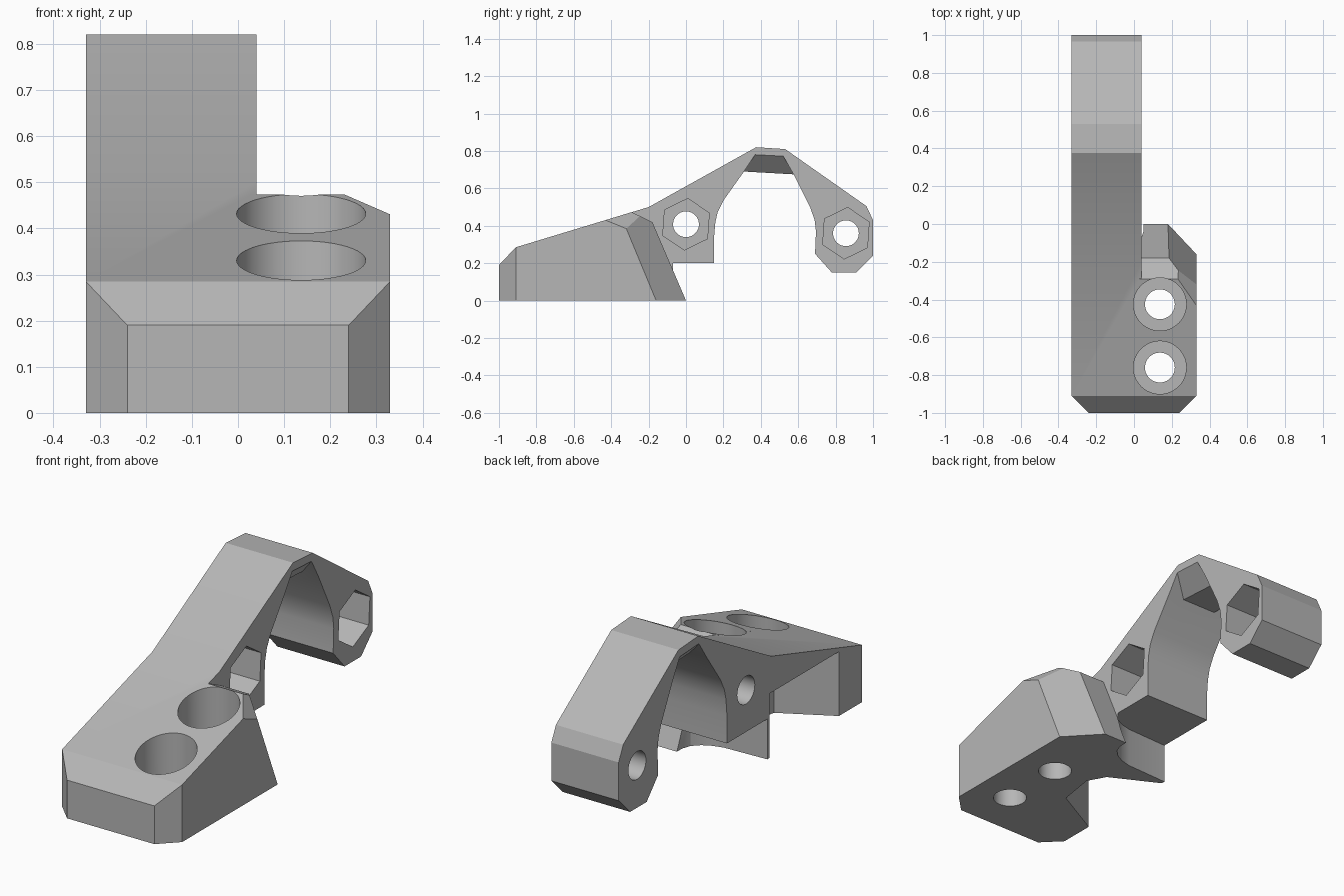
import bpy
import bmesh
from math import radians, cos, sin
from mathutils import Vector, Matrix

cube = bpy.data.objects.get("Cube")
if cube:
    bpy.data.objects.remove(cube, do_unlink=True)

grey = bpy.data.materials.new("neutral_grey")
grey.use_nodes = True
grey.diffuse_color = (0.47, 0.47, 0.47, 1)
grey.node_tree.nodes["Principled BSDF"].inputs["Base Color"].default_value = (0.47, 0.47, 0.47, 1)

X_MIN, X_ARM, X_MAX = -0.33, 0.04, 0.33


def finish(bm, name):
    bmesh.ops.recalc_face_normals(bm, faces=bm.faces)
    mesh = bpy.data.meshes.new(name)
    bm.to_mesh(mesh)
    bm.free()
    mesh.materials.append(grey)
    obj = bpy.data.objects.new(name, mesh)
    bpy.context.collection.objects.link(obj)
    return obj


def prism(name, points, low, high, axis, planes=()):
    """Extrude a profile along x or z, then trim it with planes."""
    bm = bmesh.new()
    if axis == "x":
        verts = [bm.verts.new((low, a, b)) for a, b in points]
        step = Vector((high - low, 0, 0))
    else:
        verts = [bm.verts.new((a, b, low)) for a, b in points]
        step = Vector((0, 0, high - low))
    face = bm.faces.new(verts)
    new = bmesh.ops.extrude_face_region(bm, geom=[face])["geom"]
    bmesh.ops.translate(bm, vec=step, verts=[v for v in new if isinstance(v, bmesh.types.BMVert)])
    for point, normal in planes:
        geom = bm.verts[:] + bm.edges[:] + bm.faces[:]
        bmesh.ops.bisect_plane(bm, geom=geom, plane_co=point, plane_no=normal, clear_outer=True)
        rim = [e for e in bm.edges if e.is_boundary]
        bmesh.ops.holes_fill(bm, edges=rim, sides=0)
    return finish(bm, name)


def ring(center, radius, sides, turn=0):
    angles = [radians(turn + 360 * i / sides) for i in range(sides)]
    return [(center[0] + radius * cos(a), center[1] + radius * sin(a)) for a in angles]


def hull(name, points):
    bm = bmesh.new()
    for p in points:
        bm.verts.new(p)
    bmesh.ops.convex_hull(bm, input=bm.verts)
    return finish(bm, name)


def combine(target, other, operation):
    mod = target.modifiers.new(operation.lower(), "BOOLEAN")
    mod.operation = operation
    mod.solver = "EXACT"
    mod.object = other
    bpy.context.view_layer.objects.active = target
    bpy.ops.object.modifier_apply(modifier=mod.name)
    bpy.data.objects.remove(other, do_unlink=True)


# Arm: side profile of the long arched hook with the base beneath it
arm_profile = [
    (-1, 0), (-1, 0.19), (-0.91, 0.285), (-0.2, 0.5), (0.375, 0.82), (0.53, 0.81),
    (0.965, 0.505), (1, 0.43), (1, 0.24), (0.91, 0.15), (0.78, 0.15), (0.69, 0.25),
    (0.695, 0.37), (0.688, 0.43), (0.665, 0.495), (0.575, 0.675), (0.31, 0.69),
    (0.2, 0.535), (0.17, 0.475), (0.157, 0.42), (0.15, 0.34), (0.15, 0),
]
bracket = prism("hook_bracket", arm_profile, X_MIN, X_ARM, "x",
                [((-0.24, -1, 0), (-1, -1, 0))])

# Base block: wider side of the foot with sloped back and clipped corners
block_profile = [(-1, 0), (-1, 0.19), (-0.91, 0.285), (-0.29, 0.473), (-0.18, 0.42), (0, 0)]
block = prism("base_block", block_profile, X_ARM - 0.01, X_MAX, "x", [
    ((0.24, -1, 0), (1, -1, 0)),
    ((0.18, 0, 0), (1, 0.94, 0.39)),
    ((0.33, -0.43, 0.43), (1, 0.4, 0.98)),
])
combine(bracket, block, "UNION")

# Curved relief behind the base, under the arm
relief = [(0.05, 0.3), (0.05, -0.04), (0.035, -0.085), (0, -0.12), (-0.045, -0.143),
          (-0.1, -0.157), (-0.4, -0.17), (-0.4, 0.3)]
combine(bracket, prism("relief_cutter", relief, -0.1, 0.2, "z"), "DIFFERENCE")

# Side notch in the base
notch = [(-0.4, -0.768), (-0.07, -0.59), (-0.04, -0.4), (-0.09, -0.31), (-0.4, -0.15)]
combine(bracket, prism("notch_cutter", notch, -0.1, 0.32, "z"), "DIFFERENCE")

# Counterbored screw holes
for y in (-0.76, -0.425):
    center = (0.137, y)
    combine(bracket, prism("head_cutter", ring(center, 0.14, 48), 0.1, 0.7, "z"), "DIFFERENCE")
    combine(bracket, prism("screw_cutter", ring(center, 0.079, 40), -0.1, 0.3, "z"), "DIFFERENCE")

# Cross bolts with hexagonal nut pockets
for center in ((0, 0.408), (0.855, 0.36)):
    combine(bracket, prism("nut_cutter", ring(center, 0.138, 6, 26), -0.16, 0.2, "x"), "DIFFERENCE")
    combine(bracket, prism("bolt_cutter", ring(center, 0.069, 40), -0.5, 0, "x"), "DIFFERENCE")

# Bevels under the crown of the arch, on both sides
for face_x, inner_x in ((X_ARM, X_ARM - 0.09), (X_MIN, X_MIN + 0.09)):
    low = [(0.31, 0.69), (0.575, 0.675)]
    corners = [(face_x, y, z) for y, z in low + [(0.37, 0.78), (0.52, 0.772)]]
    corners += [(x, y, z - 0.01) for x in (face_x, inner_x) for y, z in low]
    corners += [(inner_x, y, z) for y, z in low]
    out = 0.02 if face_x > inner_x else -0.02
    corners += [(x + out, y, z) for x, y, z in corners[:4]]
    combine(bracket, hull("crown_cutter", corners), "DIFFERENCE")

# Smooth curved walls, keep machined edges crisp
bpy.ops.object.select_all(action="DESELECT")
bracket.select_set(True)
bpy.context.view_layer.objects.active = bracket
bpy.ops.object.shade_smooth_by_angle(angle=radians(25))
